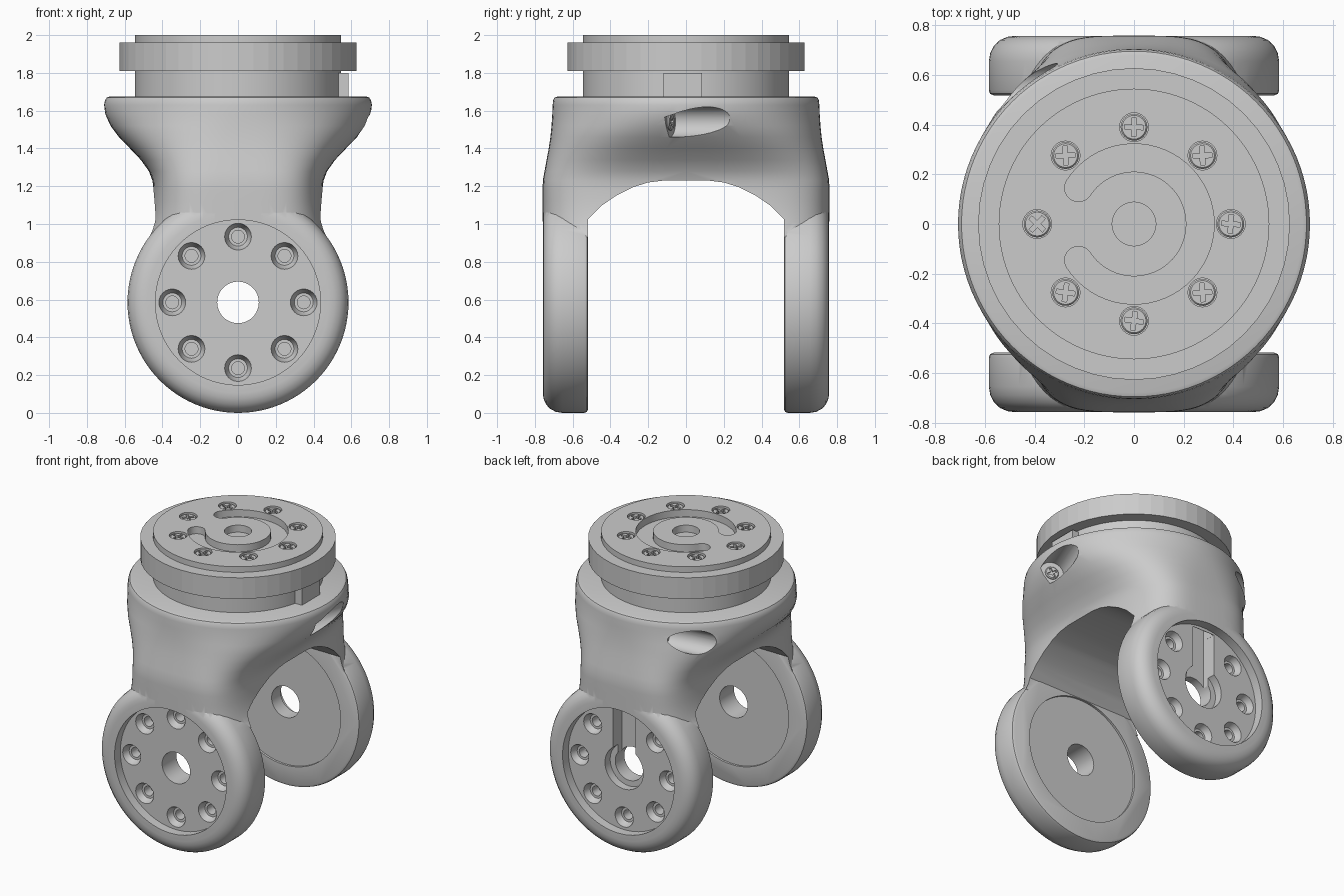
import bpy, bmesh, math, random
from mathutils import Matrix, Vector

if "Cube" in bpy.data.objects:
    bpy.data.objects.remove(bpy.data.objects["Cube"])

random.seed(3)
T, R, TAU = Matrix.Translation, Matrix.Rotation, math.tau


def loft(name, rings, matrix=Matrix(), closed=False):
    """Skin a stack of equal-length point rings; cap the ends or close the loop."""
    bm = bmesh.new()
    vs = [[bm.verts.new(matrix @ Vector(p)) for p in ring] for ring in rings]
    pairs = list(zip(vs, vs[1:])) + ([(vs[-1], vs[0])] if closed else [])
    for a, b in pairs:
        for i in range(len(a)):
            j = (i + 1) % len(a)
            bm.faces.new((a[i], a[j], b[j], b[i]))
    if not closed:
        bm.faces.new(vs[0])
        bm.faces.new(vs[-1])
    bmesh.ops.recalc_face_normals(bm, faces=bm.faces)
    me = bpy.data.meshes.new(name)
    bm.to_mesh(me)
    bm.free()
    ob = bpy.data.objects.new(name, me)
    bpy.context.collection.objects.link(ob)
    return ob


def oval(w, d, z, n=2, seg=96):
    def f(v):
        return math.copysign(abs(v) ** (2 / n), v) if abs(v) > 1e-6 else 0
    return [(w * f(math.cos(TAU * i / seg)), d * f(math.sin(TAU * i / seg)), z) for i in range(seg)]


def lathe(name, profile, matrix=Matrix(), seg=64, closed=False):
    return loft(name, [oval(r, r, z, 2, seg) for r, z in profile], matrix, closed)


def box(name, x0, x1, y0, y1, z0, z1, matrix=Matrix()):
    return loft(name, [[(x0, y0, z), (x1, y0, z), (x1, y1, z), (x0, y1, z)] for z in (z0, z1)], matrix)


def boolean(ob, other, op='DIFFERENCE'):
    other.hide_render = True
    m = ob.modifiers.new('bool', 'BOOLEAN')
    m.operation, m.solver, m.object = op, 'EXACT', other
    bpy.context.view_layer.objects.active = ob
    bpy.ops.object.modifier_apply(modifier=m.name)
    bpy.data.objects.remove(other)


def smooth(ob, angle=32):
    bpy.ops.object.select_all(action='DESELECT')
    ob.select_set(True)
    bpy.context.view_layer.objects.active = ob
    bpy.ops.object.shade_smooth_by_angle(angle=math.radians(angle))


def screw(name, matrix, r=0.054):
    """Cross-head screw whose top sits at the matrix origin, facing local z."""
    ob = lathe(name, [(r, -0.045), (r, -0.006), (r - 0.006, 0)], matrix, 24)
    a, b = r * 0.7, r * 0.17
    cross = [(a, -b), (a, b), (b, b), (b, a), (-b, a), (-b, b),
             (-a, b), (-a, -b), (-b, -b), (-b, -a), (b, -a), (b, -b)]
    boolean(ob, loft('cut', [[(x, y, z) for x, y in cross] for z in (-0.025, 0.02)], matrix))
    return ob


# Fork shoulder: round at the top, rounded-rectangular neck below (z, half x, half y, squareness)
sections = [(0.93, .51, .759, 3.6), (0.97, .485, .759, 3.8), (1.01, .468, .759, 4), (1.06, .458, .759, 4),
            (1.12, .452, .759, 4), (1.18, .45, .759, 4),
            (1.23, .453, .758, 3.9), (1.28, .472, .749, 3.6), (1.34, .515, .738, 3.2),
            (1.40, .572, .727, 2.8), (1.46, .63, .718, 2.5), (1.52, .675, .712, 2.25),
            (1.58, .702, .708, 2.05), (1.63, .709, .706, 2), (1.655, .704, .703, 2),
            (1.669, .695, .696, 2), (1.675, .68, .68, 2)]
fork = loft('fork_body', [oval(w, d, z, n) for z, w, d, n in sections])

# Arch between the legs
half = [(.52, 0), (.52, 1.025), (.45, 1.095), (.37, 1.15), (.28, 1.195), (.2, 1.22), (.12, 1.23)]
arch = half + [(-y, z) for y, z in reversed(half)]
boolean(fork, loft('cut', [[(x, y, z) for y, z in arch] for x in (-1, 1)]))

# Two round leg ends with recessed plates, shallow inner recess, hub hole and countersinks
leg_profile = [(.565, .518), (.58, .525), (.585, .54), (.585, .655), (.579, .69),
               (.563, .72), (.54, .741), (.51, .754), (.48, .758)]
for s in (-1, 1):
    hub = T((0, 0, .585)) @ R(-s * math.pi / 2, 4, 'X')
    boolean(fork, lathe('leg', leg_profile, hub, 96), 'UNION')
for s in (-1, 1):
    turn = R(-s * math.pi / 2, 4, 'X')
    hub = T((0, 0, .585)) @ turn
    boolean(fork, lathe('cut', [(.437, .693), (.437, .85)], hub, 96))
    boolean(fork, lathe('cut', [(.44, .48), (.44, .533)], hub, 96))
    boolean(fork, lathe('cut', [(.11, .45), (.11, .85)], hub, 48))
    for k in range(8):
        if s == 1 and k == 0:
            continue  # the cable slot takes this place
        a = TAU * k / 8
        m = T((.348 * math.sin(a), 0, .585 + .348 * math.cos(a))) @ turn
        boolean(fork, lathe('cut', [(.034, .58), (.034, .65), (.05, .65), (.071, .69), (.071, .71)], m, 24))

# Cable slot and hub counterbore in the back leg
boolean(fork, box('cut', -.088, .088, .59, .69, .59, 1.5))
boolean(fork, box('cut', -.0885, .0885, .63, .71, .59, 1.0))
boolean(fork, lathe('cut', [(.15, .635), (.15, .72)], T((0, 0, .585)) @ R(-math.pi / 2, 4, 'X'), 48))

# Slanted screw pockets in the shoulder, each with its screw
axis = Vector((.37, .93, 0)).to_track_quat('Z', 'Y').to_matrix().to_4x4()
for k in range(2):
    m = R(k * TAU / 3, 4, 'Z') @ T((.618, -.085, 1.54)) @ axis
    boolean(fork, lathe('cut', [(.08, 0), (.08, .8)], m, 40))
    smooth(screw('pocket_screw', m @ T((0, 0, .012)) @ R(.5, 4, 'Z'), .045))
smooth(fork)

# Round hub on top, with a C-shaped groove, centre hole and screw holes
hub = lathe('top_hub', [(.545, 1.67), (.545, 2.0)], seg=96)
mid, hw, span, n = .267, .056, math.radians(147), 48
outer = [(mid + hw, -span + 2 * span * i / n) for i in range(n + 1)]
inner = [(mid - hw, a) for _, a in reversed(outer)]
groove = [(r * math.cos(a), r * math.sin(a)) for r, a in outer]


def end_cap(a, sign):
    """Half-round groove end, walked from outer to inner edge."""
    c = Vector((mid * math.cos(a), mid * math.sin(a)))
    pts = []
    for i in range(1, 8):
        t = a + sign * math.pi * i / 8
        pts.append((c.x + hw * math.cos(t), c.y + hw * math.sin(t)))
    return pts


groove += end_cap(span, 1)
groove += [(r * math.cos(a), r * math.sin(a)) for r, a in inner]
groove += list(reversed(end_cap(-span, -1)))
boolean(hub, loft('cut', [[(x, y, z) for x, y in groove] for z in (1.95, 2.1)]))
boolean(hub, lathe('cut', [(.088, 1.95), (.088, 2.1)], seg=48))
for k in range(8):
    a = TAU * k / 8
    p = (.39 * math.cos(a), .39 * math.sin(a), 0)
    boolean(hub, lathe('cut', [(.058, 1.945), (.058, 2.1)], T(p), 32))
    spin = random.uniform(-.15, .15) + (math.pi / 4 if k == 4 else 0)
    smooth(screw('top_screw', T((p[0], p[1], 1.992)) @ R(spin, 4, 'Z')))
smooth(hub)

# Faceted clamp ring and index tab
lathe('clamp_ring', [(.54, 1.81), (.628, 1.81), (.628, 1.96), (.54, 1.96)], seg=48, closed=True)
box('index_tab', .5, .585, -.12, .085, 1.67, 1.80)
